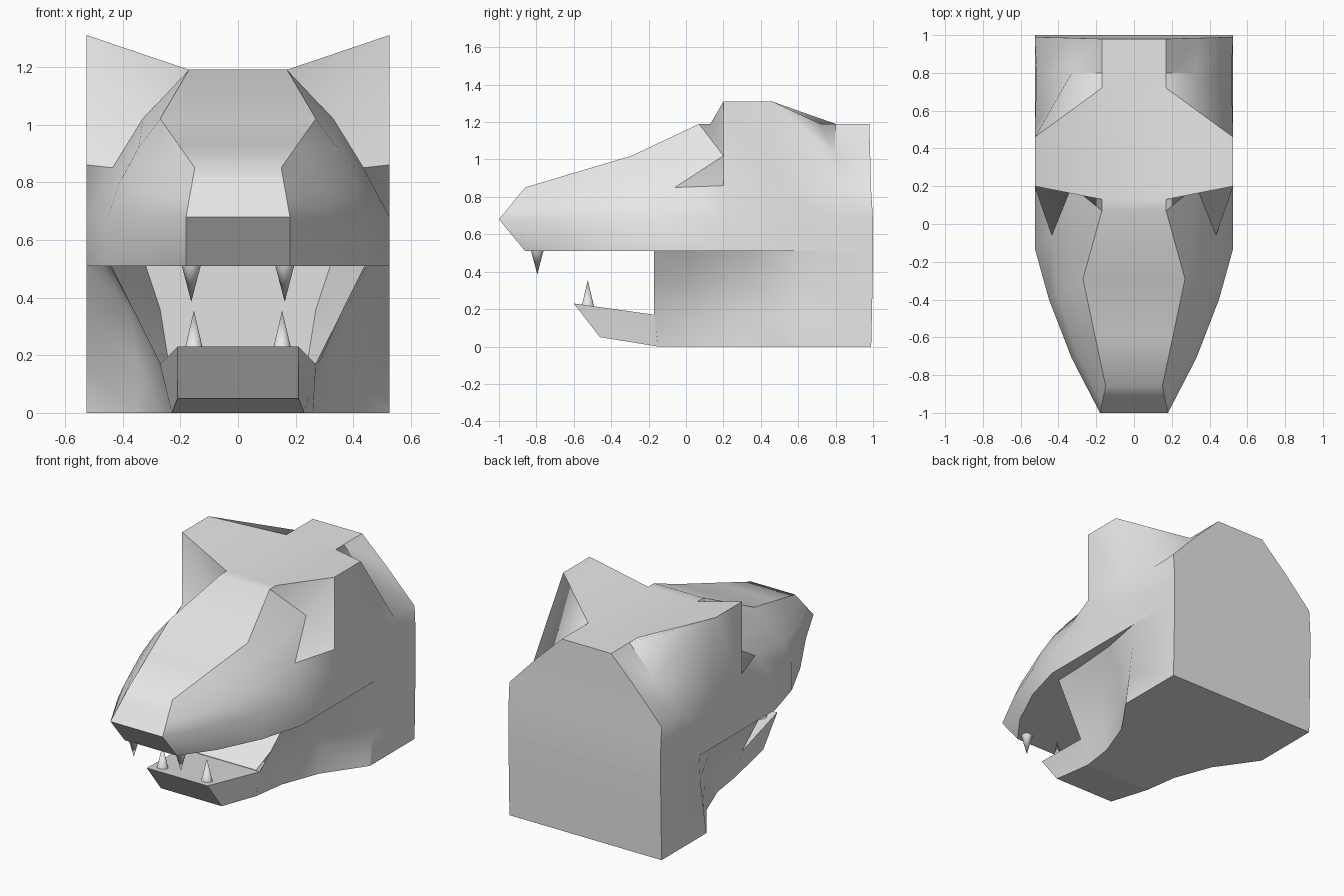
import bpy, bmesh, math
from mathutils import Matrix

if "Cube" in bpy.data.objects:
    bpy.data.objects.remove(bpy.data.objects["Cube"])

grey = bpy.data.materials.new("plain_grey")
grey.diffuse_color = (0.8, 0.8, 0.8, 1)
grey.use_nodes = True
grey.node_tree.nodes["Principled BSDF"].inputs["Base Color"].default_value = grey.diffuse_color


def finish(name, bm, angle=32):
    bmesh.ops.recalc_face_normals(bm, faces=bm.faces)
    me = bpy.data.meshes.new(name)
    bm.to_mesh(me)
    bm.free()
    ob = bpy.data.objects.new(name, me)
    bpy.context.collection.objects.link(ob)
    me.materials.append(grey)
    bpy.ops.object.select_all(action='DESELECT')
    ob.select_set(True)
    bpy.context.view_layer.objects.active = ob
    bpy.ops.object.shade_smooth_by_angle(angle=math.radians(angle))
    return ob


def loft(name, sections, angle=32):
    """Skin mirrored half-sections (points listed top to bottom), capped with strips."""
    bm = bmesh.new()
    rings = []
    for sec in sections:
        right = [bm.verts.new(p) for p in sec]
        left = [bm.verts.new((-x, y, z)) for x, y, z in sec]
        rings.append(right + left[::-1])
    n = len(rings[0])
    for a, b in zip(rings, rings[1:]):
        for i in range(n):
            j = (i + 1) % n
            bm.faces.new((a[i], a[j], b[j], b[i]))
    for r in (rings[0], rings[-1]):
        for i in range(n // 2 - 1):
            bm.faces.new((r[i], r[i + 1], r[n - 2 - i], r[n - 1 - i]))
    return finish(name, bm, angle)


# Upper head: snout, brow, ears pulled out of the second row, back of skull
loft("upper_head", [
    [(.15, -.86, .85), (.16, -.907, .793), (.17, -.953, .737), (.18, -1, .68), (.18, -.86, .51)],
    [(.205, -.60, .928), (.255, -.65, .85), (.30, -.69, .765), (.33, -.71, .68), (.32, -.67, .51)],
    [(.27, -.29, 1.02), (.345, -.33, .92), (.41, -.37, .80), (.45, -.40, .68), (.45, -.40, .51)],
    [(.17, .07, 1.19), (.33, .20, 1.02), (.435, -.06, .85), (.525, -.13, .68), (.525, -.13, .51)],
    # ear front and ear back
    [(.17, .13, 1.19), (.525, .20, 1.31), (.525, .20, .86), (.525, .20, .68), (.525, .20, .51)],
    [(.17, .72, 1.19), (.525, .46, 1.31), (.525, .50, .85), (.525, .50, .68), (.525, .50, .51)],
    # skull behind the ears
    [(.17, .80, 1.19), (.33, .80, 1.02), (.515, .80, .83), (.525, .80, .68), (.525, .80, .51)],
    [(.17, .98, 1.19), (.345, .985, 1.02), (.525, .99, .83), (.525, 1, .68), (.525, 1, .51)],
], 42)


# Throat, recessed cheeks and neck block under the head
def row(ys, xs):
    return [(x, y, z) for x, y, z in zip(xs, ys, (.51, .36, .17, 0))]

loft("throat", [
    row((.45, .18, -.165, -.15), (.32, .27, .24, .20)),     # sloping floor of the mouth
    row((-.17, -.17, -.17, -.15), (.44, .365, .27, .23)),   # cheek front edge
    row((.02, .02, .05, .06), (.445, .345, .28, .26)),
    row((.33, .32, .31, .30), (.47, .38, .345, .35)),
    row((.62, .61, .58, .55), (.525,) * 4),
    row((1.0, .998, .994, .99), (.525,) * 4),
])

# Lower jaw
loft("lower_jaw", [
    [(.21, -.60, .23), (.21, -.553, .17), (.21, -.507, .11), (.21, -.46, .05)],
    [(.27, -.17, .17), (.257, -.163, .113), (.243, -.157, .057), (.23, -.15, 0)],
])


# Fangs
def fang(name, x, y, base, tip):
    bm = bmesh.new()
    h = tip - base
    m = Matrix.Translation((x, y, (base + tip) / 2))
    if h < 0:
        m = m @ Matrix.Rotation(math.pi, 4, 'X')
    bmesh.ops.create_cone(bm, cap_ends=True, segments=24, radius1=.034,
                          radius2=0, depth=abs(h), matrix=m)
    finish(name, bm, 40)

for side, label in ((1, "right"), (-1, "left")):
    fang("upper_fang_" + label, side * .162, -.795, .515, .385)
    fang("lower_fang_" + label, side * .153, -.525, .21, .355)
